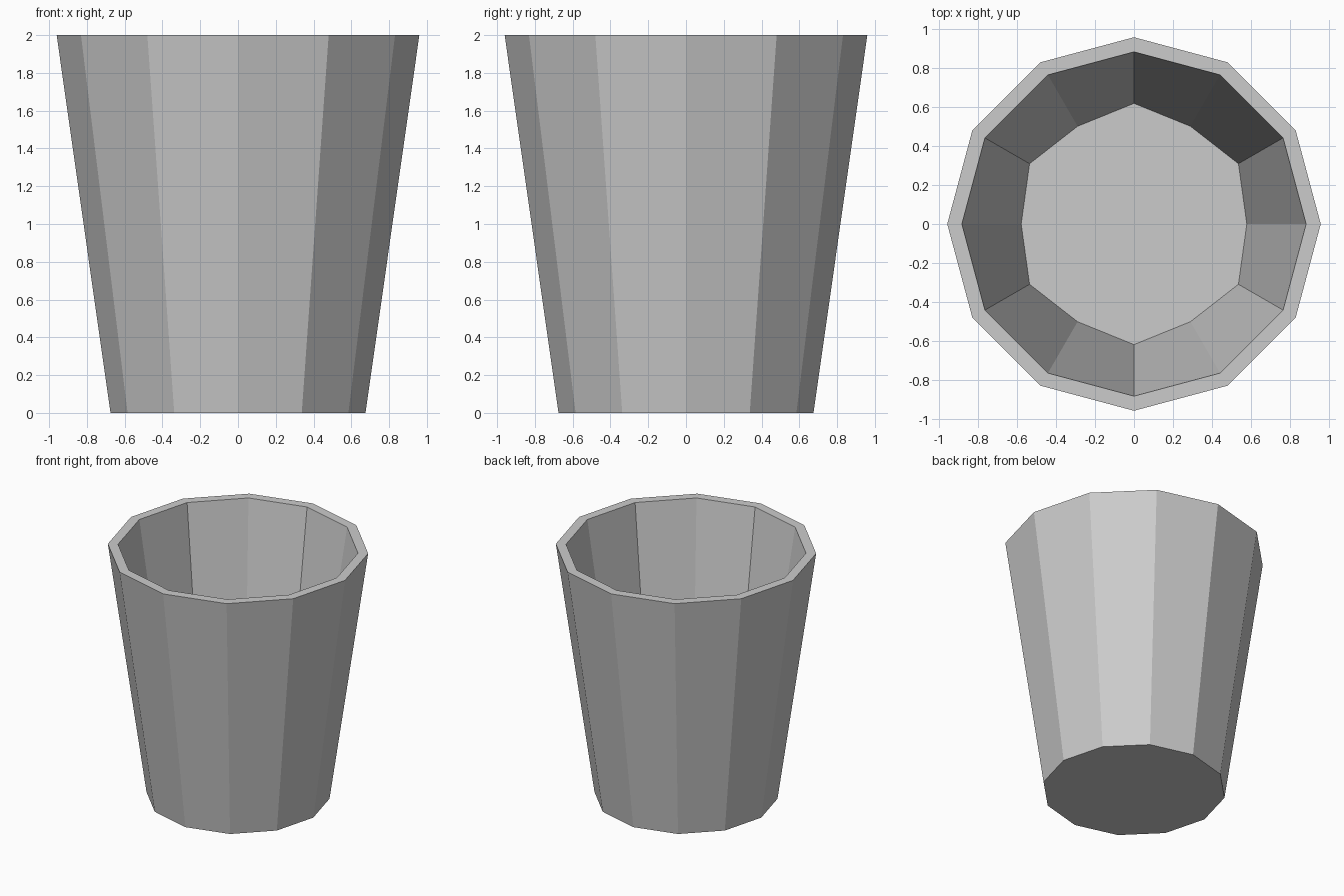
import bpy, bmesh
from math import pi, cos, sin

if "Cube" in bpy.data.objects:
    bpy.data.objects.remove(bpy.data.objects["Cube"])

SIDES = 12


def ring(bm, z, radii):
    """Ring of vertices; radii alternate around the circle."""
    verts = []
    for i in range(SIDES):
        a = 2 * pi * i / SIDES
        r = radii[i % len(radii)]
        verts.append(bm.verts.new((r * cos(a), r * sin(a), z)))
    return verts


bm = bmesh.new()

# Outer foot, outer lip, inner lip, inner floor edge
rings = [
    ring(bm, 0.0, [0.675]),
    ring(bm, 2.0, [0.96]),
    ring(bm, 2.0, [0.885]),
    ring(bm, 0.075, [0.58, 0.62]),
]

# Walls and rim
for low, high in zip(rings, rings[1:]):
    for i in range(SIDES):
        j = (i + 1) % SIDES
        bm.faces.new((low[i], low[j], high[j], high[i]))

# Underside and inner floor
bm.faces.new(rings[0][::-1])
bm.faces.new(rings[-1])
bmesh.ops.recalc_face_normals(bm, faces=bm.faces)

mesh = bpy.data.meshes.new("cup")
bm.to_mesh(mesh)
bm.free()
bpy.context.collection.objects.link(bpy.data.objects.new("cup", mesh))
